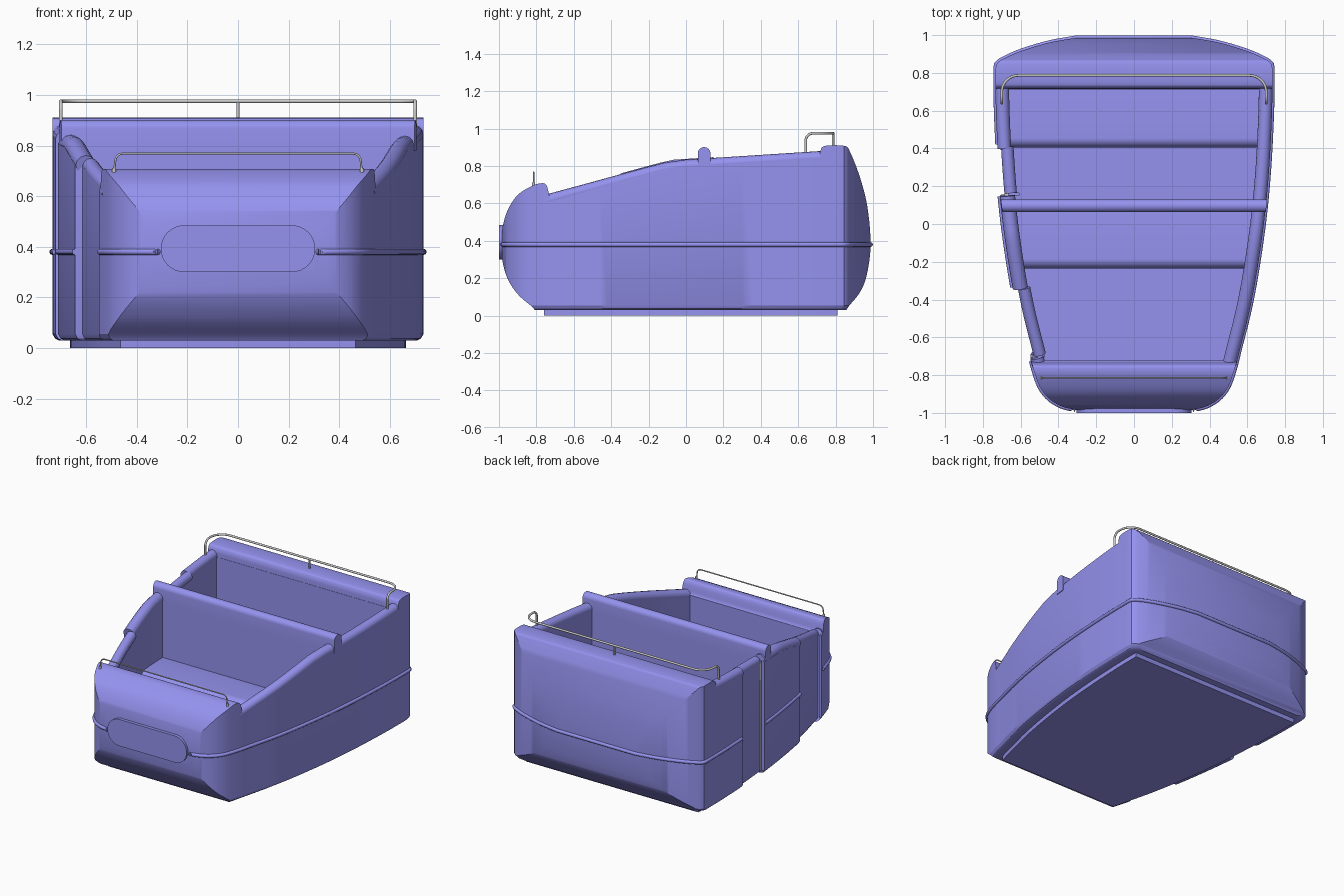
import bpy, bmesh, math
from mathutils import Vector

if "Cube" in bpy.data.objects:
    bpy.data.objects.remove(bpy.data.objects["Cube"])

paint = bpy.data.materials.new("violet_paint")
paint.diffuse_color = (0.30, 0.29, 0.86, 1)
paint.use_nodes = True
paint.node_tree.nodes["Principled BSDF"].inputs["Base Color"].default_value = paint.diffuse_color


def spline(pts, n=5):
    """Catmull-Rom through a few control points."""
    p = [Vector(q) for q in pts]
    p = [2 * p[0] - p[1]] + p + [2 * p[-1] - p[-2]]
    out = []
    for a, b, c, d in zip(p, p[1:], p[2:], p[3:]):
        for i in range(n):
            t = i / n
            out.append(0.5 * (2 * b + (c - a) * t + (2 * a - 5 * b + 4 * c - d) * t * t
                              + (3 * b - a - 3 * c + d) * t ** 3))
    return out + [p[-2]]


def lerp(table, v):
    for (a, fa), (b, fb) in zip(table, table[1:]):
        if v <= b:
            return fa + (fb - fa) * (v - a) / (b - a)
    return table[-1][1]


def loft(name, rings, mat=paint):
    """Skin equal rings of points and cap both ends."""
    bm = bmesh.new()
    vs = [[bm.verts.new(p) for p in r] for r in rings]
    n = len(vs[0])
    for a, b in zip(vs, vs[1:]):
        for i in range(n):
            bm.faces.new((a[i], a[(i + 1) % n], b[(i + 1) % n], b[i]))
    bm.faces.new(vs[0])
    bm.faces.new(vs[-1])
    bmesh.ops.recalc_face_normals(bm, faces=bm.faces)
    me = bpy.data.meshes.new(name)
    bm.to_mesh(me)
    bm.free()
    ob = bpy.data.objects.new(name, me)
    bpy.context.collection.objects.link(ob)
    if mat:
        me.materials.append(mat)
    return ob


def activate(ob):
    bpy.ops.object.select_all(action='DESELECT')
    ob.select_set(True)
    bpy.context.view_layer.objects.active = ob


def smooth(ob, deg=30):
    activate(ob)
    bpy.ops.object.shade_smooth_by_angle(angle=math.radians(deg))


def boolean(ob, cutter, op):
    m = ob.modifiers.new("cut", 'BOOLEAN')
    m.operation, m.object, m.solver = op, cutter, 'EXACT'
    activate(ob)
    bpy.ops.object.modifier_apply(modifier=m.name)
    bpy.data.objects.remove(cutter)


def tube(name, pts, r, mat=paint):
    cu = bpy.data.curves.new(name, 'CURVE')
    cu.dimensions, cu.bevel_depth, cu.bevel_resolution, cu.use_fill_caps = '3D', r, 4, True
    s = cu.splines.new('POLY')
    s.points.add(len(pts) - 1)
    for q, p in zip(s.points, pts):
        q.co = (*p, 1)
    ob = bpy.data.objects.new(name, cu)
    bpy.context.collection.objects.link(ob)
    activate(ob)
    bpy.ops.object.convert(target='MESH')
    if mat:
        ob.data.materials.append(mat)
    smooth(ob, 50)
    return ob


def box(x0, x1, y0, y1, z0, z1):
    return loft("cutter", [[(x0, y0, z), (x1, y0, z), (x1, y1, z), (x0, y1, z)] for z in (z0, z1)], None)


def steps(a, b, n=12):
    return [a + (b - a) * i / n for i in range(n + 1)]


# Plan outline: right half, then the left half with recessed doors
nose = spline([(.30, -.985), (.38, -.967), (.45, -.925), (.50, -.86), (.535, -.76), (.56, -.66), (.61, -.46),
               (.65, -.25), (.69, .03), (.715, .30), (.73, .60), (.733, .82)])
tail = spline([(.73, .845), (.70, .87), (.60, .915), (.45, .96), (.30, .987)])
right = nose + tail
width_table = [(p.y, p.x) for p in nose]
w = lambda y: lerp(width_table, y)
rail_z = lambda y: lerp([(-.735, .65), (-.14, .812), (-.06, .83), (.72, .88)], y)
DOORS = [(-.692, -.338), (.157, .40)]
recess = lambda y: next((.02 for a, b in DOORS if a < y < b), -.008 if -.34 < y < .16 else 0)
left_ys = sorted([p.y for p in right] + [e + d for a, b in DOORS for e in (a, b) for d in (-.002, .002)])
left_side = [(-(w(y) - recess(y)), y) for y in left_ys if -.72 < y < .42]
left = ([(-p.x, p.y) for p in right if p.y <= -.72] + left_side
        + [(-p.x, p.y) for p in right if p.y >= .42])
plan = [tuple(p) for p in right] + left[::-1]

# Hull: plan prism intersected with side profile
hull = loft("tub_body", [[(x * s, y * s, z) for x, y in plan]
                         for z, s in ((.03, .965), (.037, .985), (.055, 1), (1, 1))])
front = spline([(-.82, .045), (-.90, .115), (-.955, .20), (-.983, .30), (-.987, .38), (-.983, .46),
                (-.955, .56), (-.90, .645), (-.82, .695), (-.77, .708), (-.745, .695), (-.728, .63)])
back = spline([(.715, .84), (.72, .885), (.745, .908), (.845, .908), (.875, .88), (.93, .74), (.97, .58),
               (.987, .38), (.967, .22), (.93, .125), (.87, .05)])
prof = ([(-.80, .02)] + [tuple(p) for p in front]
        + [(y, rail_z(y) - .035) for y in (-.72, -.14, -.06, .70)] + [tuple(p) for p in back] + [(.85, .02)])
boolean(hull, loft("profile", [[(x, y, z) for y, z in prof] for x in (-.9, .9)]), 'INTERSECT')


def inset_outline(y0, y1, d):
    ys = steps(y0, y1, 16)
    return [(w(y) - d, y) for y in ys] + [(-(w(y) - d), y) for y in reversed(ys)]


# Passenger cavity and door slits
cavity = inset_outline(-.722, .712, .07)
boolean(hull, loft("cavity", [[(x, y, z) for x, y in cavity] for z in (.06, 1.2)]), 'DIFFERENCE')
boolean(hull, box(-.62, -.475, -.705, -.692, .05, 1.1), 'DIFFERENCE')
boolean(hull, box(-.78, -.61, .150, .164, .05, 1.1), 'DIFFERENCE')
smooth(hull)

# Floor base
loft("base_plate", [[(x, y, z) for x, y in inset_outline(-.76, .81, .07)] for z in (0, .05)])


def cross_part(name, profile, inset):
    """Part spanning the tub whose ends follow the side walls."""
    rings = [[(s * (w(y) - inset), y, z) for y, z in profile] for s in (-1, 1)]
    smooth(loft(name, rings))


# Benches with rounded front edges, and the divider with a rolled top
for name, y0, y1 in (("front_seat", -.235, .075), ("rear_seat", .405, .72)):
    edge = [(y0 + .05 - .05 * math.cos(a), .37 + .05 * math.sin(a)) for a in steps(0, math.pi / 2, 6)]
    cross_part(name, [(y0 + .01, .05)] + edge + [(y1, .40), (y1, .05)], .066)
arch = [(.097 - .034 * math.cos(a), .867 + .034 * math.sin(a)) for a in steps(0, math.pi, 12)]
cross_part("divider_top", [(.063, .78)] + arch + [(.131, .78)], -.004)
cross_part("divider_wall", [(.063, .05), (.063, .80), (.131, .80), (.131, .05)], .066)


# Rolled wall tops
def rail(name, side, y0, y1, r=.036, off=0, drop=0):
    tube(name, [(side * (w(y) - .035 - off), y, rail_z(y) - .036 - drop) for y in steps(y0, y1, 14)], r)


rail("right_wall_roll", 1, -.74, .73)
rail("front_door_roll", -1, -.69, -.338, .033, .018, .004)
rail("pillar_roll", -1, -.338, .149, .040, -.002)
rail("rear_door_roll", -1, .165, .41, .033, .016, .004)
rail("rear_left_roll", -1, .40, .73)
rail("front_left_roll", -1, -.75, -.706)

# Hinge pins in the door slits
for name, x, y in (("front_hinge", -.525, -.698), ("rear_hinge", -.675, .157)):
    tube(name, [(x, y, .05), (x, y, rail_z(y) - .04)], .012, None)

# Bumper bead, left off the doors and the front plate
bead = lambda name, pts: tube(name, [(x, y, .38) for x, y in pts], .012)
bead("bead_right_and_back", [(.32, -.983)] + [tuple(p) for p in right[1:]]
     + [(-p.x, p.y) for p in reversed(right) if p.y > .41])
bead("bead_pillar", [(-(w(y) + .008), y) for y in steps(-.335, .147)])
bead("bead_front_left", [(-.32, -.983)] + [(-p.x, p.y) for p in right[1:] if p.y < -.71])

# Stadium-shaped front plate
r = .0925
stadium = [(s * (.2125 + r * math.cos(a)), s * r * math.sin(a) + .3925)
           for s in (1, -1) for a in steps(-math.pi / 2, math.pi / 2, 16)]
smooth(loft("front_plate", [[(x, y, z) for x, z in stadium] for y in (-.96, -1.0)]))

# Metal grab rails: half path mirrored across x
def grab_rail(name, half, r):
    tube(name, half + [(-x, y, z) for x, y, z in reversed(half)], r, None)


turn = steps(0, math.pi / 2, 8)
grab_rail("rear_grab_rail", [(.70, .64, .84)]
          + [(.70, .68 - .04 * math.cos(a), .935 + .04 * math.sin(a)) for a in turn]
          + [(.61 + .09 * math.cos(a), .70 + .087 * math.sin(a), .975) for a in turn], .007)
tube("rear_rail_post", [(0, .787, .89), (0, .787, .975)], .006, None)
grab_rail("front_grab_rail", [(.49, -.815, .69), (.487, -.815, .72)]
          + [(.455 + .03 * math.cos(a), -.815, .738 + .03 * math.sin(a)) for a in turn], .004)
for s in (-1, 1):
    tube("front_rail_foot", [(s * .49, -.815, .69), (s * .49, -.815, .712)], .008, None)
